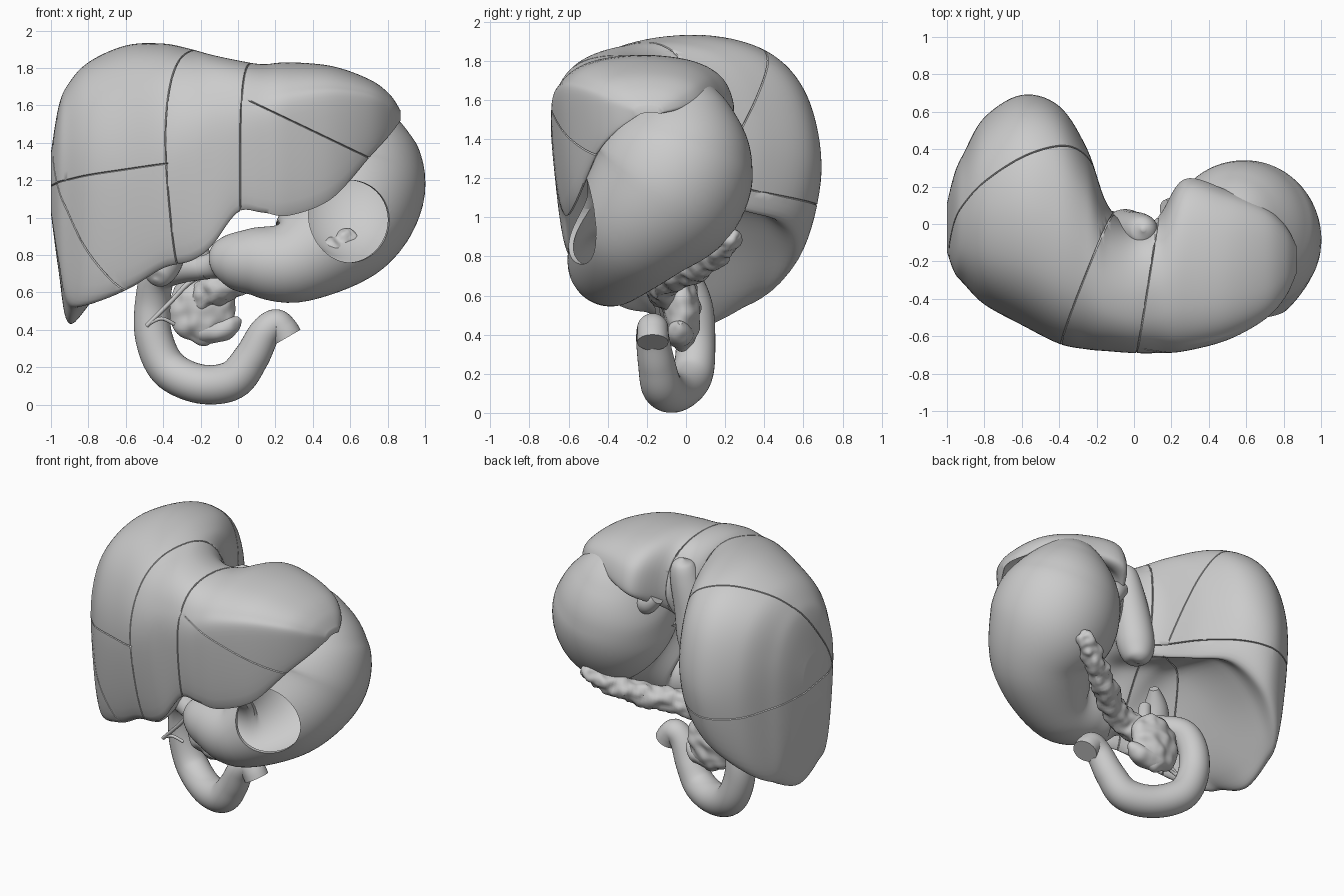
import bpy, bmesh, math
from mathutils import Vector, Matrix, noise

cube = bpy.data.objects.get("Cube")
if cube:
    bpy.data.objects.remove(cube, do_unlink=True)

grey = bpy.data.materials.new("plain grey")
grey.use_nodes = True
grey.diffuse_color = (0.6, 0.6, 0.6, 1)
for node in grey.node_tree.nodes:
    if node.type == 'BSDF_PRINCIPLED':
        node.inputs["Base Color"].default_value = (0.6, 0.6, 0.6, 1)


def spline(keys, steps, closed=False):
    """Smooth curve through key tuples of any length."""
    pts = [Vector(k) for k in keys]
    n = len(pts)
    out = []
    for i in range(n if closed else n - 1):
        if closed:
            a, b, c, d = (pts[(i + k) % n] for k in (-1, 0, 1, 2))
        else:
            a, b, c, d = (pts[min(max(i + k, 0), n - 1)] for k in (-1, 0, 1, 2))
        for s in range(steps):
            t = s / steps
            out.append(b + (c - a) * (t / 2)
                       + (a * 2 - b * 5 + c * 4 - d) * (t * t / 2)
                       + (b * 3 - a - c * 3 + d) * (t ** 3 / 2))
    if not closed:
        out.append(pts[-1])
    return out


def loft(rings):
    """Closed skin through equal rings of points, capped at both ends."""
    bm = bmesh.new()
    rows = [[bm.verts.new(p) for p in ring] for ring in rings]
    n = len(rows[0])
    for low, high in zip(rows, rows[1:]):
        for i in range(n):
            j = (i + 1) % n
            bm.faces.new((low[i], low[j], high[j], high[i]))
    bm.faces.new(rows[0])
    bm.faces.new(rows[-1])
    bmesh.ops.recalc_face_normals(bm, faces=bm.faces[:])
    return bm


def roughen(bm, amount, scale):
    bm.normal_update()
    moves = [(v, v.normal * noise.noise(v.co * scale) * amount) for v in bm.verts]
    for v, move in moves:
        v.co += move


def finish(name, bm, angle=40):
    mesh = bpy.data.meshes.new(name)
    bm.to_mesh(mesh)
    bm.free()
    mesh.materials.append(grey)
    obj = bpy.data.objects.new(name, mesh)
    bpy.context.collection.objects.link(obj)
    smooth(obj, angle)
    return obj


def smooth(obj, angle=40):
    bpy.ops.object.select_all(action='DESELECT')
    obj.select_set(True)
    bpy.context.view_layer.objects.active = obj
    bpy.ops.object.shade_smooth_by_angle(angle=math.radians(angle))


def tube(keys, sides=32, steps=8):
    """Round tube along (x, y, z, radius) keys."""
    path = spline(keys, steps)
    centres = [p.to_3d() for p in path]
    side = Vector((0, 1, 0))
    rings = []
    for i, c in enumerate(centres):
        ahead = centres[min(i + 1, len(centres) - 1)]
        along = (ahead - centres[max(i - 1, 0)]).normalized()
        side = (side - along * side.dot(along)).normalized()
        other = along.cross(side)
        r = max(path[i][3], 0.004)
        rings.append([c + (side * math.cos(a) + other * math.sin(a)) * r
                      for a in (math.tau * k / sides for k in range(sides))])
    return loft(rings)


def ball(centre, size):
    bm = bmesh.new()
    bmesh.ops.create_icosphere(bm, subdivisions=5, radius=1,
                               matrix=Matrix.Translation(centre) @ Matrix.Diagonal((*size, 1)))
    return bm


# Liver: x, front y, back y, bulge z, top z, front lip z, back lip z, hollow z
stations = [
    (-1.0, -.15, .11, 1.2, 1.35, 1.05, 1.05, 1.02),
    (-.96, -.26, .27, 1.2, 1.59, .82, .82, .72),
    (-.91, -.32, .38, 1.2, 1.71, .64, .66, .44),
    (-.8, -.43, .57, 1.2, 1.83, .59, .7, .53),
    (-.6, -.54, .69, 1.22, 1.92, .63, .83, .84),
    (-.4, -.64, .63, 1.3, 1.93, .74, .98, 1.08),
    (-.25, -.67, .4, 1.35, 1.9, .78, 1.05, 1.12),
    (-.14, -.68, .1, 1.4, 1.87, .86, 1.15, 1.16),
    (.0, -.69, -.02, 1.45, 1.84, 1.04, 1.2, 1.22),
    (.13, -.69, .04, 1.48, 1.82, 1.03, 1.35, 1.42),
    (.27, -.68, .24, 1.54, 1.83, 1.01, 1.5, 1.65),
    (.5, -.62, .18, 1.59, 1.81, 1.1, 1.57, 1.7),
    (.7, -.51, .09, 1.6, 1.74, 1.32, 1.58, 1.65),
    (.81, -.39, -.01, 1.57, 1.66, 1.44, 1.55, 1.59),
    (.87, -.26, -.12, 1.54, 1.57, 1.52, 1.53, 1.535),
]


def liver_section(station):
    x, front, back, bulge, top, lip_f, lip_b, hollow = station
    mid, half = (front + back) / 2, (back - front) / 2
    pts = [(front + half * .16, lip_f)]
    for k in range(7):
        c, s = math.cos(math.pi * k / 6), math.sin(math.pi * k / 6)
        pts.append((mid - half * math.copysign(abs(c) ** .85, c),
                    bulge + (top - bulge) * abs(s) ** .85))
    pts.append((back - half * .16, lip_b))
    for offset, lip, lift in ((.55, lip_b, .6), (0, hollow, 1), (-.55, lip_f, .6)):
        pts.append((mid + half * offset, lip + (hollow - lip) * lift))
    return [Vector((x, p[0], p[1])) for p in spline(pts, 8, True)]


def groove(bm, a, b, c, rule, width=.004, depth=.009):
    """Score a narrow valley where a plane through three points meets the skin."""
    a, b, c = Vector(a), Vector(b), Vector(c)
    normal = (b - a).cross(c - a).normalized()
    for offset in (-width, width, 0):
        faces = [f for f in bm.faces if rule(f.calc_center_median())]
        geom = set(faces)
        for f in faces:
            geom.update(f.edges)
            geom.update(f.verts)
        cut = bmesh.ops.bisect_plane(bm, geom=list(geom), dist=1e-5,
                                     plane_co=a + normal * offset, plane_no=normal)
    bm.normal_update()
    moves = [(v, v.normal * depth) for v in cut["geom_cut"]
             if isinstance(v, bmesh.types.BMVert)]
    for v, move in moves:
        v.co -= move


liver = loft([liver_section(s) for s in spline(stations, 7)])
groove(liver, (-.27, -.3, 1.88), (-.36, -.64, .77), (-.16, -.03, 1.88), lambda p: p.y < .1)
groove(liver, (.08, -.3, 1.82), (.02, -.6, 1.06), (.13, .02, 1.8), lambda p: True)
groove(liver, (.05, -.65, 1.63), (.7, -.45, 1.32), (.05, 0, 1.63),
       lambda p: p.x > .06 and p.y < -.3)
groove(liver, (-.4, -.6, 1.28), (-.9, -.3, 1.2), (-.6, .68, 1.06),
       lambda p: p.x < -.37 or p.y > 0)
groove(liver, (-.9, -.2, 1.2), (-.4, .44, 1.85), (-.68, -.47, .6), lambda p: p.x < -.17)
finish("liver", liver, 60)

# Caudate lobe and gallbladder tucked against the liver
finish("caudate_lobe", tube([(-.05, -.02, 1.06, .01), (-.05, -.02, 1.09, .08), (-.05, -.04, 1.2, .12),
                             (-.02, -.05, 1.4, .12), (.03, -.04, 1.6, .1), (.05, -.03, 1.7, .07),
                             (.05, -.03, 1.74, .01)]))
finish("gallbladder", tube([(-.44, -.36, .66, .01), (-.43, -.34, .68, .07), (-.4, -.28, .76, .1),
                            (-.33, -.18, .9, .08), (-.25, -.1, .98, .03)]))

# Hollow stomach with a round window cut in the front wall
stomach = finish("stomach", tube([
    (.48, .07, 1.69, .01), (.49, .06, 1.67, .1), (.52, .03, 1.56, .24), (.56, -.02, 1.36, .375),
    (.59, -.1, 1.15, .41), (.53, -.26, .95, .335), (.3, -.38, .77, .23), (.08, -.36, .765, .18),
    (-.05, -.32, .765, .14), (-.11, -.28, .75, .08), (-.2, -.24, .73, .06)], sides=64))
wall = stomach.modifiers.new("wall", 'SOLIDIFY')
wall.thickness = .025
wall.offset = -1
axis = Vector((.27, -.96, 0)).to_track_quat('Z', 'Y').to_matrix().to_4x4()
cutter_bm = bmesh.new()
bmesh.ops.create_cone(cutter_bm, cap_ends=True, segments=64, radius1=.22, radius2=.22,
                      depth=.4, matrix=Matrix.Translation((.61, -.57, .98)) @ axis)
cutter = finish("window_cutter", cutter_bm)
cutter.hide_render = True
window = stomach.modifiers.new("window", 'BOOLEAN')
window.operation = 'DIFFERENCE'
window.solver = 'EXACT'
window.object = cutter
bpy.context.view_layer.objects.active = stomach
for modifier in ("wall", "window"):
    bpy.ops.object.modifier_apply(modifier=modifier)
bpy.data.objects.remove(cutter, do_unlink=True)
smooth(stomach)
finish("gullet_stub", tube([(.3, .06, 1.36, .05), (.24, .08, 1.42, .07), (.17, .08, 1.48, .05)]))

# Duodenum loop
finish("duodenum", tube([
    (-.16, -.26, .73, .06), (-.3, -.15, .73, .08), (-.42, -.03, .69, .09), (-.455, .04, .55, .095),
    (-.45, .05, .36, .1), (-.37, .03, .19, .105), (-.2, -.05, .11, .105), (-.03, -.12, .13, .105),
    (.07, -.15, .25, .095), (.14, -.17, .38, .085), (.2, -.17, .43, .08), (.24, -.17, .4, .08),
    (.265, -.17, .36, .08)]))

# Lumpy pancreas: head, hooked process and long tail
head = ball((-.19, -.02, .52), (.175, .09, .2))
roughen(head, .018, 14)
finish("pancreas_head", head)
hook = tube([(-.2, -.02, .4, .07), (-.1, -.03, .4, .07), (-.03, -.03, .43, .05), (.01, -.03, .46, .01)])
roughen(hook, .012, 14)
finish("pancreas_hook", hook)
tail = tube([(-.2, -.04, .57, .09), (-.06, -.12, .65, .09), (.1, -.08, .7, .08), (.3, .05, .75, .075),
             (.48, .17, .82, .065), (.58, .22, .88, .06), (.62, .23, .91, .04), (.63, .23, .93, .004)],
            steps=12)
roughen(tail, .022, 18)
finish("pancreas_tail", tail)

# Ducts and vessels
for name, keys in {
    "bile_duct": [(-.12, -.16, .72, .014), (-.25, -.17, .66, .014), (-.36, -.15, .55, .012), (-.49, -.13, .42, .012)],
    "pancreatic_duct": [(-.48, -.13, .43, .01), (-.41, -.14, .46, .01), (-.34, -.12, .43, .01)],
    "portal_vein": [(-.16, -.08, .6, .05), (-.17, -.1, .72, .045), (-.2, -.13, .84, .04)],
}.items():
    finish(name, tube(keys, sides=16))
